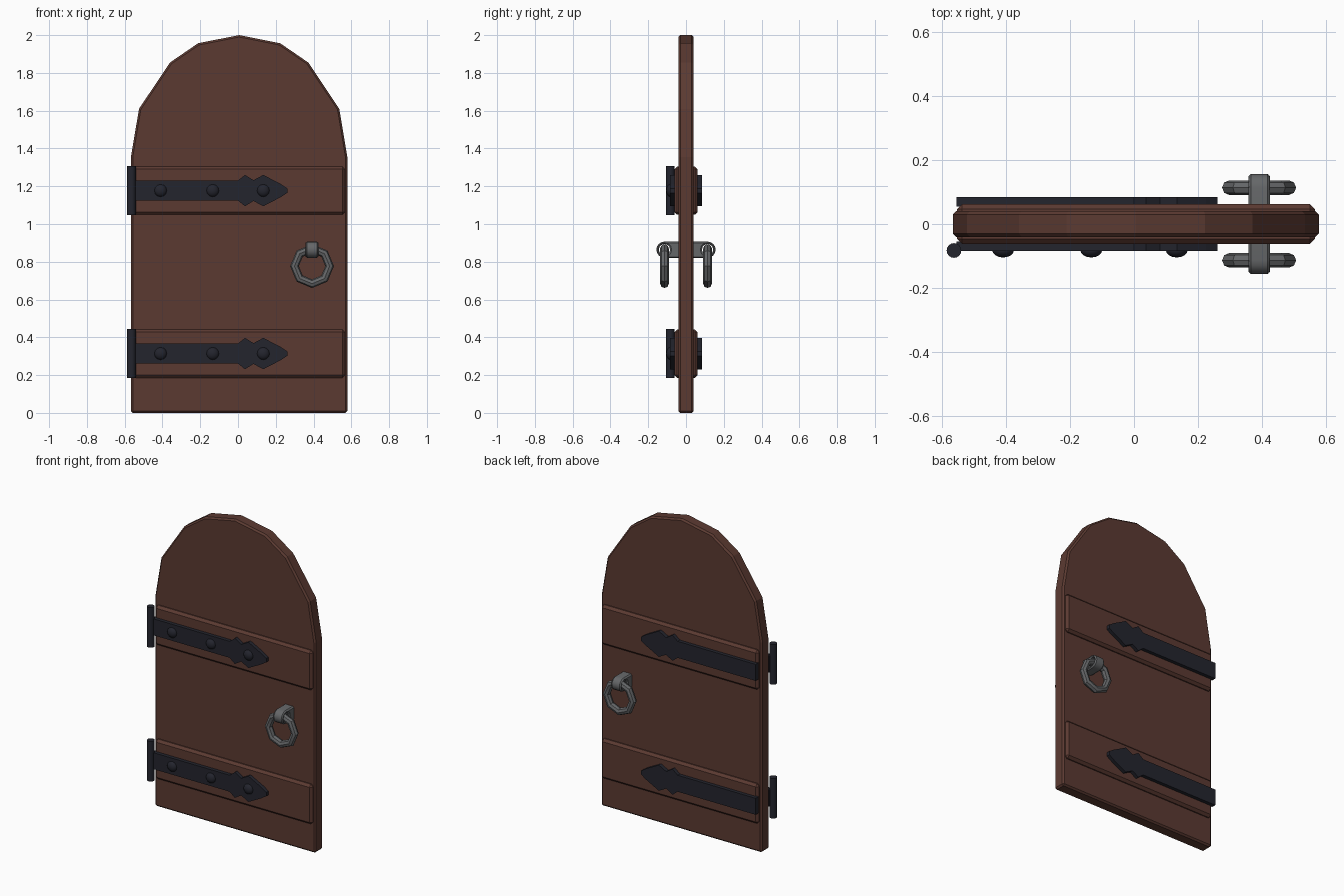
import bpy, bmesh, math
from mathutils import Matrix

if "Cube" in bpy.data.objects:
    bpy.data.objects.remove(bpy.data.objects["Cube"])


def mat(name, rgb):
    m = bpy.data.materials.new(name)
    m.diffuse_color = (*rgb, 1)
    m.use_nodes = True
    m.node_tree.nodes["Principled BSDF"].inputs["Base Color"].default_value = m.diffuse_color
    return m


WOOD = mat("dark_red_wood", (0.105, 0.042, 0.031))
IRON = mat("black_iron", (0.017, 0.018, 0.027))
STEEL = mat("grey_steel", (0.13, 0.135, 0.14))


def finish(name, bm, material, bevel=0, smooth=False):
    bmesh.ops.recalc_face_normals(bm, faces=bm.faces)
    me = bpy.data.meshes.new(name)
    bm.to_mesh(me)
    bm.free()
    me.materials.append(material)
    ob = bpy.data.objects.new(name, me)
    bpy.context.collection.objects.link(ob)
    if bevel:
        b = ob.modifiers.new("bevel", 'BEVEL')
        b.width, b.segments = bevel, 1
        b.limit_method, b.angle_limit = 'ANGLE', math.radians(50)
    if smooth:
        for o in bpy.context.selected_objects:
            o.select_set(False)
        ob.select_set(True)
        bpy.context.view_layer.objects.active = ob
        bpy.ops.object.shade_smooth_by_angle(angle=math.radians(40))
    return ob


def slab(name, outline, y0, y1, material, bevel=0):
    """Extrude an x/z outline from y0 to y1."""
    bm = bmesh.new()
    face = bm.faces.new([bm.verts.new((x, y0, z)) for x, z in outline])
    geo = bmesh.ops.extrude_face_region(bm, geom=[face])["geom"]
    for v in geo:
        if isinstance(v, bmesh.types.BMVert):
            v.co.y = y1
    return finish(name, bm, material, bevel)


# arched door leaf
CX = 0.006
half = [(0.573, 0), (0.573, 1.355), (0.53, 1.61), (0.366, 1.855), (0.217, 1.957)]
outline = [(CX + x, z) for x, z in half] + [(CX, 2.0)] + [(CX - x, z) for x, z in reversed(half)]
slab("door_leaf", outline, -0.04, 0.04, WOOD, 0.01)

# half outline of the spear-ended strap
spear = [(-0.556, 0.053), (0.0, 0.053), (0.037, 0.083), (0.082, 0.055), (0.134, 0.083), (0.261, 0.012)]
spear[-1:] = [(0.226, 0.035), (0.261, 0.012)]

for label, zc in (("lower", 0.314), ("upper", 1.177)):
    # cross plank, showing on both faces of the door
    slab(label + "_plank", [(-0.554, zc - 0.128), (0.567, zc - 0.128), (0.567, zc + 0.128), (-0.554, zc + 0.128)],
         -0.062, 0.062, WOOD, 0.015)
    # iron straps front and back
    shape = [(x, zc + h) for x, h in spear] + [(x, zc - h) for x, h in reversed(spear)]
    for side, s in (("front", -1), ("back", 1)):
        slab(f"{label}_{side}_strap", shape, s * 0.055, s * 0.085, IRON)
    # hinge barrel
    bm = bmesh.new()
    bmesh.ops.create_cone(bm, cap_ends=True, segments=16, radius1=0.023, radius2=0.023, depth=0.258,
                          matrix=Matrix.Translation((-0.564, -0.083, zc)))
    finish(label + "_hinge", bm, IRON, smooth=True)
    # domed rivets on the front strap
    for i, x in enumerate((-0.41, -0.134, 0.134)):
        bm = bmesh.new()
        bmesh.ops.create_uvsphere(bm, u_segments=12, v_segments=8, radius=1,
                                  matrix=Matrix.Translation((x, -0.082, zc)) @ Matrix.Rotation(math.pi / 2, 4, 'X')
                                  @ Matrix.Diagonal((0.034, 0.034, 0.023, 1)))
        finish(f"{label}_rivet_{i + 1}", bm, IRON, smooth=True)

# handle bar through the door: rounded bar with an eye at each end
HX, HZ, EY = 0.392, 0.864, 0.114
cu = bpy.data.curves.new("handle_bar", 'CURVE')
cu.dimensions, cu.fill_mode = '2D', 'BOTH'


def loop(points):
    sp = cu.splines.new('POLY')
    sp.points.add(len(points) - 1)
    for p, (x, y) in zip(sp.points, points):
        p.co = (x, y, 0, 1)
    sp.use_cyclic_u = True


def arc(c, r, a0, a1, n):
    return [(c + r * math.cos(math.radians(a0 + (a1 - a0) * i / n)),
             r * math.sin(math.radians(a0 + (a1 - a0) * i / n))) for i in range(n + 1)]


loop(arc(EY, 0.043, -90, 90, 8) + arc(-EY, 0.043, 90, 270, 8))
for c in (-EY, EY):
    loop(arc(c, 0.03, 0, 360, 12)[:-1])
cu.extrude, cu.bevel_depth, cu.bevel_resolution, cu.offset = 0.026, 0.008, 0, -0.008
tmp = bpy.data.objects.new("tmp", cu)
bpy.context.collection.objects.link(tmp)
me = bpy.data.meshes.new_from_object(tmp.evaluated_get(bpy.context.evaluated_depsgraph_get()))
bpy.data.objects.remove(tmp)
bm = bmesh.new()
bm.from_mesh(me)
bmesh.ops.remove_doubles(bm, verts=bm.verts, dist=1e-4)
# curve x -> world y, curve y -> world z, extrusion -> world x
bm.transform(Matrix(((0, 0, 1, HX), (1, 0, 0, 0), (0, 1, 0, HZ), (0, 0, 0, 1))))
finish("handle_bar", bm, STEEL, smooth=True)

# octagonal pull rings
for side, y in (("front", -EY), ("back", EY)):
    bm = bmesh.new()
    N, M = 8, 8
    rings = []
    for i in range(N):
        a = 2 * math.pi * i / N
        rings.append([])
        for j in range(M):
            t = 2 * math.pi * j / M
            r = 0.093 + 0.023 * math.cos(t)
            rings[i].append(bm.verts.new((HX + r * math.cos(a), y + 0.023 * math.sin(t), 0.777 + r * math.sin(a))))
    for i in range(N):
        for j in range(M):
            k, l = (i + 1) % N, (j + 1) % M
            bm.faces.new((rings[i][j], rings[k][j], rings[k][l], rings[i][l]))
    finish(side + "_pull_ring", bm, STEEL, smooth=True)
